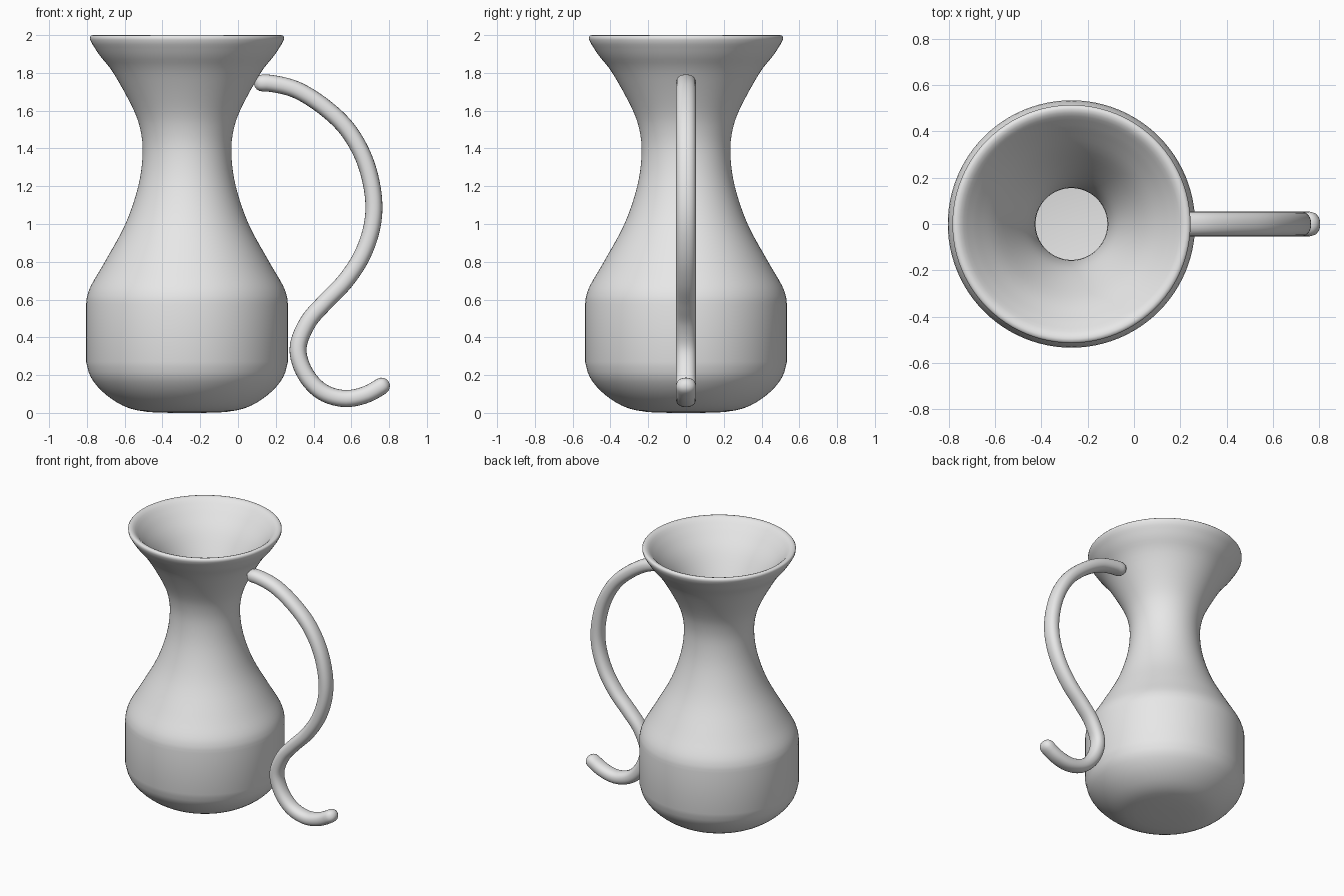
import bpy, bmesh, math
from mathutils import Vector

if "Cube" in bpy.data.objects:
    bpy.data.objects.remove(bpy.data.objects["Cube"])

grey = bpy.data.materials.new("clay grey")
grey.diffuse_color = (0.8, 0.8, 0.8, 1)
grey.use_nodes = True
grey.node_tree.nodes["Principled BSDF"].inputs["Base Color"].default_value = grey.diffuse_color
CENTRE_X = -0.27


def spline(pts, steps):
    """Catmull-Rom curve through 2D points."""
    p = [Vector(q) for q in pts]
    p = [2 * p[0] - p[1]] + p + [2 * p[-1] - p[-2]]
    out = []
    for a, b, c, d in zip(p, p[1:], p[2:], p[3:]):
        for i in range(steps):
            t = i / steps
            out.append(0.5 * (2 * b + (c - a) * t + (2 * a - 5 * b + 4 * c - d) * t * t
                              + (3 * b - a - 3 * c + d) * t ** 3))
    return out + [p[-2]]


def skin(name, rings):
    """Bridge closed rings of points and cap both ends."""
    bm = bmesh.new()
    loops = [[bm.verts.new(co) for co in ring] for ring in rings]
    for lo, hi in zip(loops, loops[1:]):
        n = len(lo)
        for i in range(n):
            j = (i + 1) % n
            bm.faces.new((lo[i], lo[j], hi[j], hi[i]))
    bm.faces.new(loops[0][::-1])
    bm.faces.new(loops[-1])
    bmesh.ops.recalc_face_normals(bm, faces=bm.faces)
    mesh = bpy.data.meshes.new(name)
    bm.to_mesh(mesh)
    bm.free()
    mesh.materials.append(grey)
    obj = bpy.data.objects.new(name, mesh)
    bpy.context.collection.objects.link(obj)
    bpy.ops.object.select_all(action='DESELECT')
    obj.select_set(True)
    bpy.context.view_layer.objects.active = obj
    bpy.ops.object.shade_smooth_by_angle(angle=math.radians(50))
    return obj


# jug body: outer wall, rounded lip, then inner wall down to the floor (radius, height)
outer = spline([(0.2, 0.004), (0.29, 0.02), (0.37, 0.055), (0.45, 0.115), (0.51, 0.19), (0.534, 0.27)], 3)
outer += spline([(0.534, 0.575), (0.528, 0.62), (0.505, 0.68), (0.435, 0.8), (0.326, 1.0),
                 (0.258, 1.2), (0.235, 1.37), (0.247, 1.5), (0.29, 1.62), (0.39, 1.8),
                 (0.46, 1.89), (0.5, 1.95)], 4)
lip = [(0.513, 1.975), (0.514, 1.99), (0.508, 1.998), (0.495, 2.0), (0.48, 1.995), (0.465, 1.983)]
inner = spline([(0.45, 1.967), (0.40, 1.91), (0.315, 1.8), (0.215, 1.62), (0.17, 1.5),
                (0.155, 1.37), (0.178, 1.2), (0.25, 1.0), (0.36, 0.8), (0.435, 0.66),
                (0.455, 0.58)], 4)
inner += spline([(0.455, 0.28), (0.42, 0.2), (0.33, 0.125), (0.2, 0.085)], 3)
profile = [(0.08, 0.0)] + outer + lip + inner
SIDES = 96
body_rings = []
for r, z in profile:
    body_rings.append([(CENTRE_X + r * math.cos(math.tau * k / SIDES),
                        r * math.sin(math.tau * k / SIDES), z) for k in range(SIDES)])
skin("jug_body", body_rings)

# handle: S-shaped tube in the xz plane with rounded ends
path = spline([(0.085, 1.742), (0.17, 1.745), (0.31, 1.71), (0.455, 1.62), (0.58, 1.50),
               (0.67, 1.34), (0.715, 1.16), (0.712, 1.0), (0.66, 0.84), (0.57, 0.70),
               (0.46, 0.585), (0.37, 0.48), (0.318, 0.345), (0.352, 0.215), (0.44, 0.115),
               (0.56, 0.076), (0.68, 0.098), (0.798, 0.165)], 8)
CAP = 0.045
lengths = [0.0]
for a, b in zip(path, path[1:]):
    lengths.append(lengths[-1] + (b - a).length)


def point_at(s):
    for i in range(1, len(path)):
        if s <= lengths[i] or i == len(path) - 1:
            t = (s - lengths[i - 1]) / (lengths[i] - lengths[i - 1])
            return path[i - 1].lerp(path[i], t)


total = lengths[-1]
cap_steps = [CAP * (1 - math.cos(math.radians(a))) for a in (8, 25, 45, 65)]
stations = (cap_steps + [CAP + (total - 2 * CAP) * i / 110 for i in range(111)]
            + [total - s for s in reversed(cap_steps)])
handle_rings = []
for s in stations:
    c = point_at(s)
    d = (point_at(min(s + 0.01, total)) - point_at(max(s - 0.01, 0))).normalized()
    edge = min(s, total - s, CAP)
    scale = math.sqrt(max(0.0, 1 - ((CAP - edge) / CAP) ** 2))
    ring = []
    for k in range(24):
        u, v = math.cos(math.tau * k / 24), math.sin(math.tau * k / 24)
        u = math.copysign(abs(u) ** 0.88, u) * 0.045 * scale
        v = math.copysign(abs(v) ** 0.88, v) * 0.053 * scale
        ring.append((c.x - d.y * u, v, c.y + d.x * u))
    handle_rings.append(ring)
skin("handle", handle_rings)
